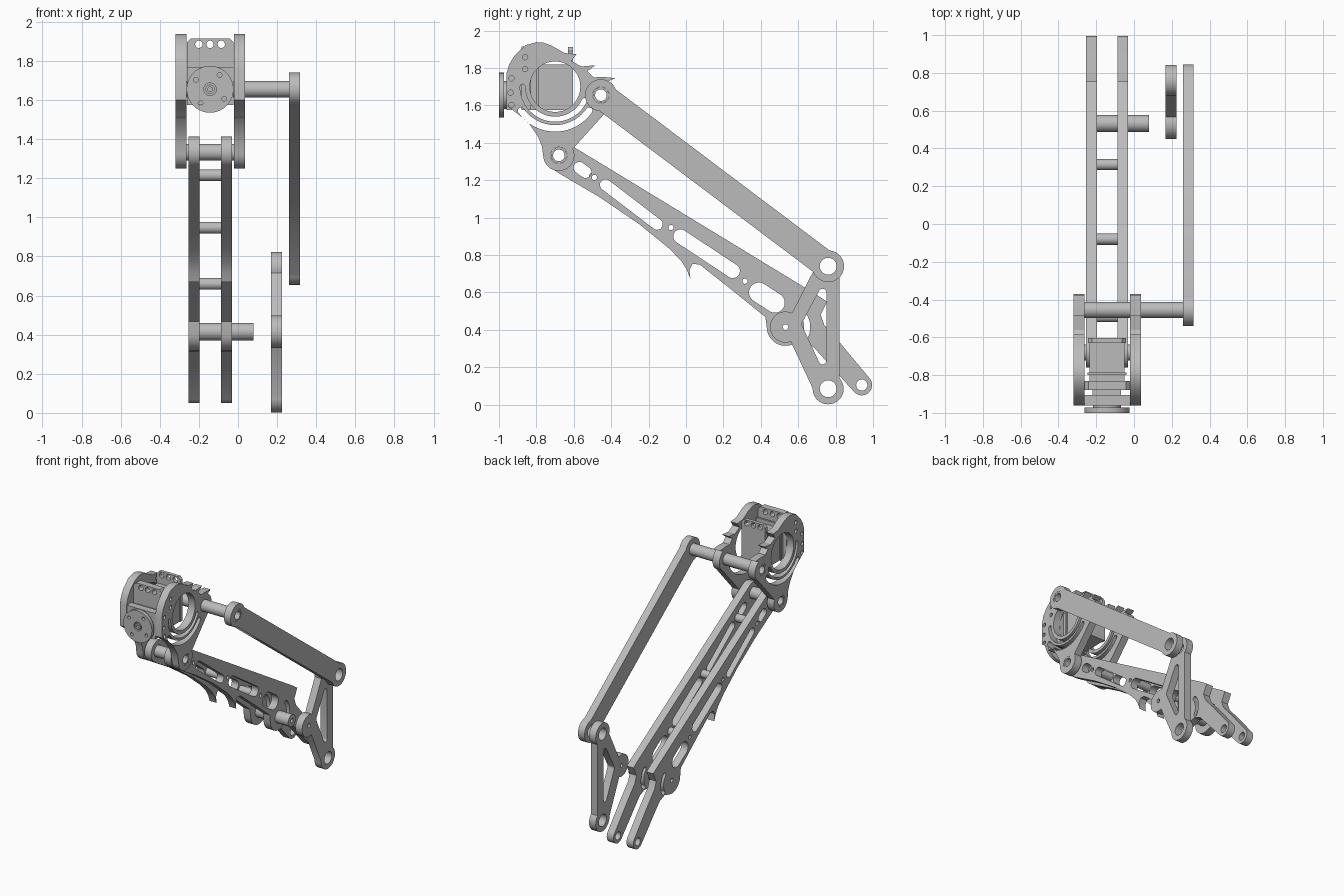
import bpy
from math import cos, sin, radians, atan2, degrees, asin, hypot
from mathutils import Matrix

cube = bpy.data.objects.get("Cube")
if cube:
    bpy.data.objects.remove(cube)

grey = bpy.data.materials.new("machined grey")
grey.use_nodes = True
GREY = (0.5, 0.5, 0.5, 1)
grey.diffuse_color = GREY
grey.node_tree.nodes["Principled BSDF"].inputs["Base Color"].default_value = GREY


def arc(c, r, a0, a1, n=20):
    angles = [radians(a0 + (a1 - a0) * i / n) for i in range(n + 1)]
    return [(c[0] + r * cos(a), c[1] + r * sin(a)) for a in angles]


def circle(c, r):
    return arc(c, r, 0, 360, 40)[:-1]


def bar(p, q, r, half=None):
    """Rounded bar between two hubs; half is the half width of the straight part."""
    a = degrees(atan2(q[1] - p[1], q[0] - p[0]))
    s = degrees(asin((half or r) / r))
    return arc(p, r, a + s, a + 360 - s) + arc(q, r, a - 180 + s, a + 180 - s)


def arc_slot(c, r0, r1, a0, a1):
    mid, cap = (r0 + r1) / 2, (r1 - r0) / 2
    end0, end1 = arc(c, mid, a0, a1, 1)
    return (arc(c, r1, a0, a1, 30) + arc(end1, cap, a1, a1 + 180, 8)[1:-1]
            + arc(c, r0, a1, a0, 30) + arc(end0, cap, a0 + 180, a0 + 360, 8)[1:-1])


AXES = {"x": Matrix(((0, 0, 1), (1, 0, 0), (0, 1, 0))),
        "y": Matrix(((1, 0, 0), (0, 0, -1), (0, 1, 0)))}


def plate(name, outline, holes, lo, hi, axis="x"):
    """Extruded flat profile with holes, spanning lo to hi along the axis."""
    curve = bpy.data.curves.new(name, "CURVE")
    curve.dimensions = "2D"
    curve.fill_mode = "BOTH"
    curve.extrude = (hi - lo) / 2
    for loop in [outline] + holes:
        spline = curve.splines.new("POLY")
        spline.points.add(len(loop) - 1)
        for point, (u, v) in zip(spline.points, loop):
            point.co = (u, v, 0, 1)
        spline.use_cyclic_u = True
    obj = bpy.data.objects.new(name, curve)
    bpy.context.collection.objects.link(obj)
    mid = (lo + hi) / 2
    place = Matrix.Translation((mid, 0, 0) if axis == "x" else (0, mid, 0))
    obj.matrix_world = place @ AXES[axis].to_4x4()
    bpy.ops.object.select_all(action="DESELECT")
    obj.select_set(True)
    bpy.context.view_layer.objects.active = obj
    bpy.ops.object.convert(target="MESH")
    obj = bpy.context.object
    obj.data.materials.clear()
    obj.data.materials.append(grey)
    bpy.ops.object.shade_smooth_by_angle(angle=radians(30))
    return obj


def tube(name, c, r, hole, lo, hi, axis="x"):
    return plate(name, circle(c, r), [circle(c, hole)], lo, hi, axis)


def rect(x0, x1, z0, z1, cut=0.0):
    return [(x0, z0), (x1, z0), (x1, z1 - cut), (x1 - cut, z1), (x0 + cut, z1), (x0, z1 - cut)]


# Joint centres, as (y, z)
knuckle, shoulder = (-0.68, 1.333), (-0.455, 1.655)
elbow, foot, axle, tip = (0.76, 0.74), (0.76, 0.085), (0.532, 0.415), (0.94, 0.105)
ring = (-0.70, 1.70)
spacers = [(-0.49, 1.215), (-0.08, 0.947), (0.315, 0.66)]

# Head side plates with barbed top edge
head = (arc(knuckle, 0.083, 185, 385) + arc(shoulder, 0.085, -60, 62)
        + [(-0.377, 1.746), (-0.44, 1.752), (-0.495, 1.75), (-0.527, 1.783), (-0.484, 1.815),
           (-0.56, 1.808), (-0.612, 1.837), (-0.586, 1.874), (-0.65, 1.88), (-0.72, 1.92),
           (-0.76, 1.935), (-0.80, 1.938), (-0.858, 1.922), (-0.917, 1.866), (-0.945, 1.82),
           (-0.96, 1.77), (-0.96, 1.6), (-0.90, 1.555), (-0.84, 1.505), (-0.79, 1.43),
           (-0.77, 1.38)])
bolts = [(-0.86, 1.858), (-0.86, 1.794), (-0.933, 1.745), (-0.938, 1.668), (-0.933, 1.602)]
head_holes = ([circle(knuckle, 0.044), circle(shoulder, 0.044), circle(ring, 0.135),
               arc_slot(ring, 0.16, 0.187, 180, 335), arc_slot(ring, 0.205, 0.24, 215, 325)]
              + [circle(b, 0.014) for b in bolts])
for side, lo in (("right", -0.32), ("left", -0.021)):
    plate(side + "_head_plate", head, head_holes, lo, lo + 0.057)

# Twin arm plates with windows, lower barb and end prong
arm = (arc(knuckle, 0.08, 57, 240)
       + [(-0.676, 1.235), (-0.463, 1.11), (-0.25, 0.965), (-0.09, 0.835), (-0.024, 0.767),
          (0.005, 0.72), (0.024, 0.67), (0.018, 0.72), (0.035, 0.752), (0.072, 0.75),
          (0.233, 0.623), (0.425, 0.468)]
       + arc(axle, 0.1, 190, 285)
       + [(0.62, 0.335), (0.68, 0.31)] + arc(tip, 0.055, 220, 402)
       + [(0.82, 0.335), (0.74, 0.425), (0.72, 0.48), (0.755, 0.55), (0.70, 0.587)])
arm_holes = ([circle(knuckle, 0.044), circle(axle, 0.015), circle(tip, 0.03),
              bar((-0.57, 1.267), (-0.537, 1.243), 0.031),
              bar((-0.43, 1.175), (-0.155, 0.965), 0.03),
              bar((-0.03, 0.9), (0.25, 0.715), 0.038),
              bar((0.39, 0.6), (0.475, 0.545), 0.053),
              arc_slot(axle, 0.1, 0.132, -30, 40)]
             + [circle(s, 0.014) for s in spacers])
for side, lo in (("right", -0.254), ("left", -0.088)):
    plate(side + "_arm_plate", arm, arm_holes, lo, lo + 0.057)

# Spacers, pins and the shoulder rod
for i, s in enumerate(spacers):
    tube("arm_spacer_%d" % (i + 1), s, 0.03, 0.014, -0.199, -0.086)
tube("knuckle_pin", knuckle, 0.043, 0.031, -0.319, 0.035)
tube("shoulder_rod", shoulder, 0.043, 0.031, -0.319, 0.315)
tube("axle_pin", axle, 0.045, 0.015, -0.199, 0.08)

# Push link
plate("push_link", bar(shoulder, elbow, 0.085, 0.072),
      [circle(shoulder, 0.044), circle(elbow, 0.045)], 0.26, 0.316)

# Triangular rocker
rocker = arc(foot, 0.083, 178, 404) + arc(elbow, 0.083, -44, 198) + arc(axle, 0.083, 65, 290)
window = (arc((0.73, 0.235), 0.02, 205, 360, 8) + arc((0.73, 0.6), 0.02, 0, 150, 8)
          + arc((0.645, 0.43), 0.025, 150, 205, 6))
plate("rocker", rocker, [window, circle(elbow, 0.045), circle(foot, 0.045), circle(axle, 0.015)],
      0.168, 0.224)

# Servo: body, mounting plates, tabs with three holes, and output horn
mid = -0.143
tab_holes = [circle((mid + d, 1.885), 0.019) for d in (-0.057, 0, 0.057)]
plate("servo_front_plate", rect(-0.262, -0.022, 1.575, 1.77), [], -0.96, -0.905, "y")
plate("servo_gearbox", rect(-0.22, -0.068, 1.59, 1.76), [], -0.91, -0.875, "y")
plate("servo_mount_plate", rect(-0.262, -0.022, 1.575, 1.915, 0.02), tab_holes, -0.88, -0.83, "y")
plate("servo_body", rect(-0.235, -0.05, 1.575, 1.82), [], -0.835, -0.625, "y")
plate("servo_body_cap", rect(-0.245, -0.04, 1.575, 1.85), [], -0.80, -0.785, "y")
plate("servo_rear_tab", rect(-0.243, -0.043, 1.575, 1.912, 0.02), tab_holes, -0.63, -0.603, "y")
hub = (mid, 1.655)
tube("horn_neck", hub, 0.075, 0.012, -0.975, -0.955, "y")
horn_holes = [circle(p, 0.012) for p in arc(hub, 0.087, 56, 326, 3)]
plate("horn_disc", circle(hub, 0.12), horn_holes + [circle(hub, 0.032)], -1.0, -0.972, "y")
tube("horn_screw", hub, 0.024, 0.012, -0.998, -0.97, "y")
